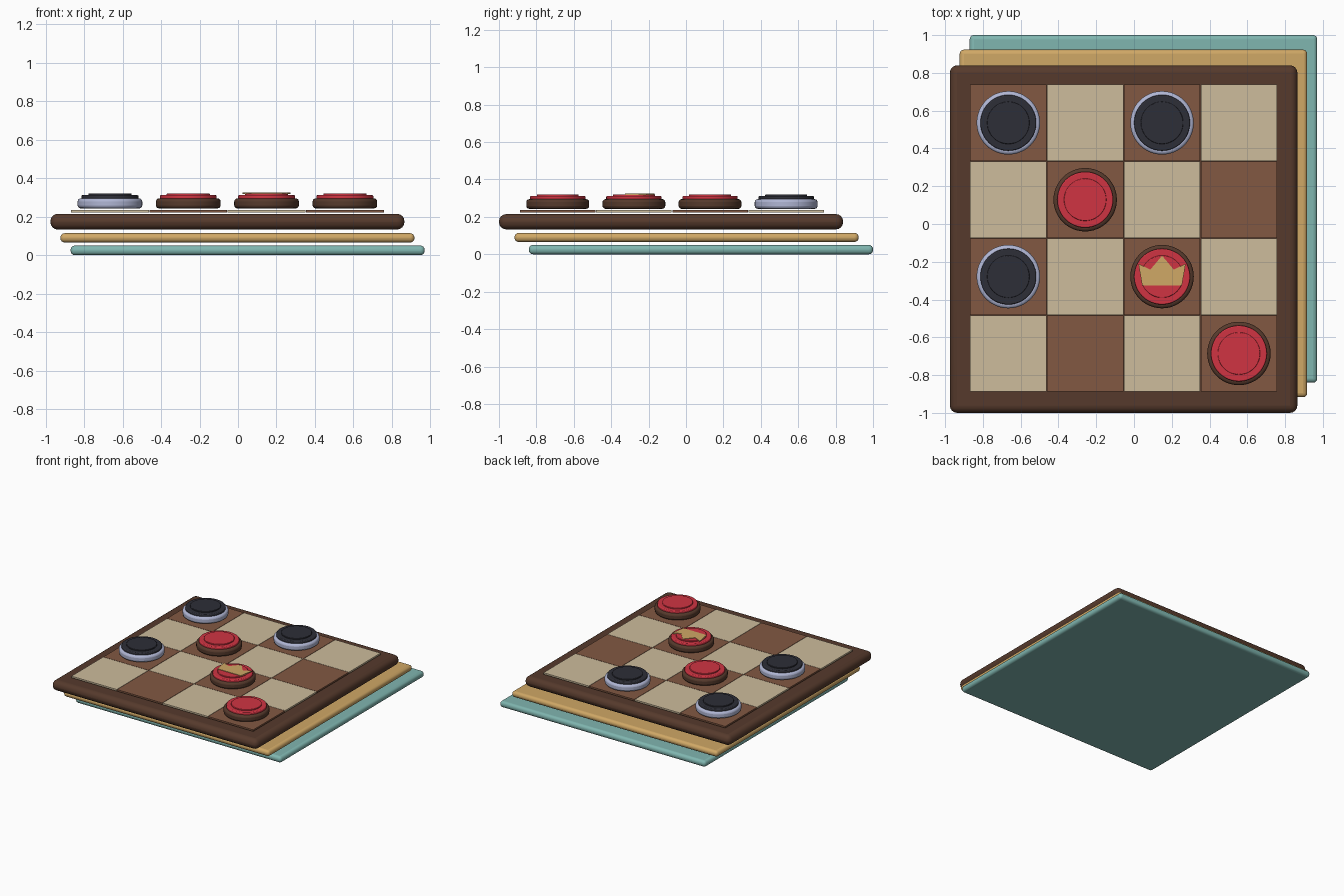
import bpy, bmesh, math

cube = bpy.data.objects.get("Cube")
if cube:
    bpy.data.objects.remove(cube, do_unlink=True)


def material(name, r, g, b):
    lin = [(c / 255 / 12.92 if c < 11 else ((c / 255 + 0.055) / 1.055) ** 2.4) for c in (r, g, b)]
    mat = bpy.data.materials.new(name)
    mat.use_nodes = True
    mat.diffuse_color = (*lin, 1)
    mat.node_tree.nodes["Principled BSDF"].inputs["Base Color"].default_value = (*lin, 1)
    return mat


TEAL = material("teal", 128, 182, 176)
GOLD = material("gold", 208, 168, 102)
BROWN = material("dark brown", 86, 58, 44)
WOOD = material("medium brown", 130, 88, 66)
CREAM = material("cream", 205, 188, 156)
RED = material("red", 208, 52, 66)
BLACK = material("charcoal", 45, 46, 55)
LILAC = material("pale lilac", 176, 182, 212)


def finish(name, bm, mat, bevel=0.0, segments=4):
    mesh = bpy.data.meshes.new(name)
    bm.to_mesh(mesh)
    bm.free()
    mesh.materials.append(mat)
    obj = bpy.data.objects.new(name, mesh)
    bpy.context.collection.objects.link(obj)
    if bevel:
        mod = obj.modifiers.new("rounded edges", "BEVEL")
        mod.width, mod.segments = bevel, segments
        mod.limit_method = "ANGLE"
        mod.angle_limit = math.radians(40)
    bpy.ops.object.select_all(action="DESELECT")
    obj.select_set(True)
    bpy.context.view_layer.objects.active = obj
    bpy.ops.object.shade_smooth_by_angle(angle=math.radians(35))
    return obj


def box(name, x, y, side, z0, z1, mat, bevel=0.0):
    bm = bmesh.new()
    bmesh.ops.create_cube(bm, size=1)
    bmesh.ops.scale(bm, vec=(side, side, z1 - z0), verts=bm.verts)
    bmesh.ops.translate(bm, vec=(x, y, (z0 + z1) / 2), verts=bm.verts)
    return finish(name, bm, mat, bevel)


def disc(name, x, y, radius, z0, z1, mat, bevel):
    bm = bmesh.new()
    bmesh.ops.create_cone(bm, cap_ends=True, segments=48, radius1=radius, radius2=radius, depth=z1 - z0)
    bmesh.ops.translate(bm, vec=(x, y, (z0 + z1) / 2), verts=bm.verts)
    return finish(name, bm, mat, bevel, 3)


# Stacked, offset slabs
box("bottom_slab", 0.05, 0.08, 1.84, 0, 0.05, TEAL, 0.022)
box("middle_slab", -0.003, 0.003, 1.84, 0.066, 0.114, GOLD, 0.022)
BX, BY = -0.055, -0.08
box("board", BX, BY, 1.84, 0.133, 0.215, BROWN, 0.039)

# Checkered squares
STEP = 0.407


def centre(col, row):
    return BX + (col - 1.5) * STEP, BY + 0.005 + (row - 1.5) * STEP


for row in range(4):
    for col in range(4):
        tone = CREAM if (row + col) % 2 == 0 else WOOD
        box(f"square_{col}_{row}", *centre(col, row), STEP - 0.003, 0.223, 0.236, tone)


# Playing pieces: rim, face and raised centre
def piece(name, col, row, rim, face):
    x, y = centre(col, row)
    disc(name + "_rim", x, y, 0.168, 0.243, 0.295, rim, 0.016)
    disc(name + "_face", x, y, 0.148, 0.28, 0.312, face, 0.006)
    disc(name + "_centre", x, y, 0.112, 0.305, 0.321, face, 0.004)


for i, spot in enumerate([(0, 3), (2, 3), (0, 1)]):
    piece(f"dark_piece_{i}", *spot, LILAC, BLACK)
for i, spot in enumerate([(1, 2), (2, 1), (3, 0)]):
    piece(f"red_piece_{i}", *spot, BROWN, RED)

# Crown plate on one red piece
half = [(0.105, -0.047), (0.125, 0.068), (0.062, 0.037)]
outline = half + [(0, 0.111)] + [(-x, y) for x, y in reversed(half)]
cx, cy = centre(2, 1)
bm = bmesh.new()
crown = bm.faces.new([bm.verts.new((cx + x, cy + y, 0.318)) for x, y in outline])
ext = bmesh.ops.extrude_face_region(bm, geom=[crown])
bmesh.ops.translate(bm, vec=(0, 0, 0.007), verts=[v for v in ext["geom"] if isinstance(v, bmesh.types.BMVert)])
bmesh.ops.recalc_face_normals(bm, faces=bm.faces)
finish("crown", bm, GOLD)
